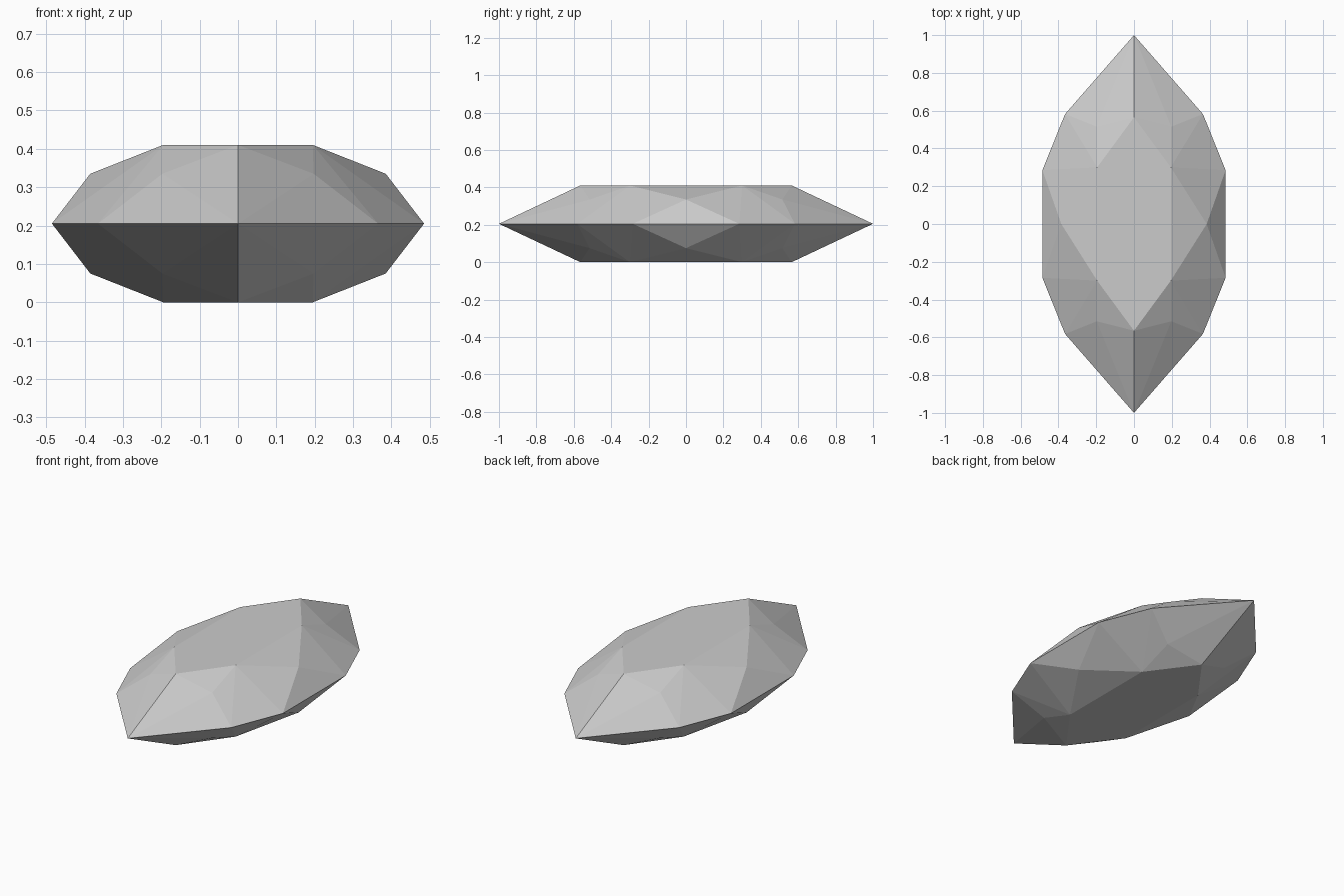
import bpy
import bmesh
from itertools import product
from math import radians

cube = bpy.data.objects.get("Cube")
if cube:
    bpy.data.objects.remove(cube, do_unlink=True)

# Stone colour
grey = bpy.data.materials.new("pale_grey")
grey.use_nodes = True
colour = (0.6, 0.6, 0.6, 1)
grey.diffuse_color = colour
grey.node_tree.nodes["Principled BSDF"].inputs["Base Color"].default_value = colour

MID = 0.205  # height of the girdle

# Corners of one eighth of the stone: x, y, height above the girdle
girdle = [(0, 1, 0), (0.365, 0.582, 0), (0.485, 0.285, 0)]
crown = [(0.385, 0, 0.13), (0.197, 0.515, 0.13)]
table = [(0, 0.565, MID), (0.195, 0.3, MID)]

# Mirror the corners through all three planes
corners = {(x * sx, y * sy, MID + h * sz)
           for x, y, h in girdle + crown + table
           for sx, sy, sz in product((1, -1), repeat=3)}

# Wrap the corners in flat facets and join coplanar ones
bm = bmesh.new()
for co in sorted(corners):
    bm.verts.new(co)
bmesh.ops.convex_hull(bm, input=bm.verts[:])
bmesh.ops.dissolve_limit(bm, angle_limit=radians(0.3),
                         verts=bm.verts[:], edges=bm.edges[:])
bmesh.ops.recalc_face_normals(bm, faces=bm.faces[:])

mesh = bpy.data.meshes.new("faceted_gem")
bm.to_mesh(mesh)
bm.free()
mesh.materials.append(grey)
gem = bpy.data.objects.new("faceted_gem", mesh)
bpy.context.collection.objects.link(gem)
